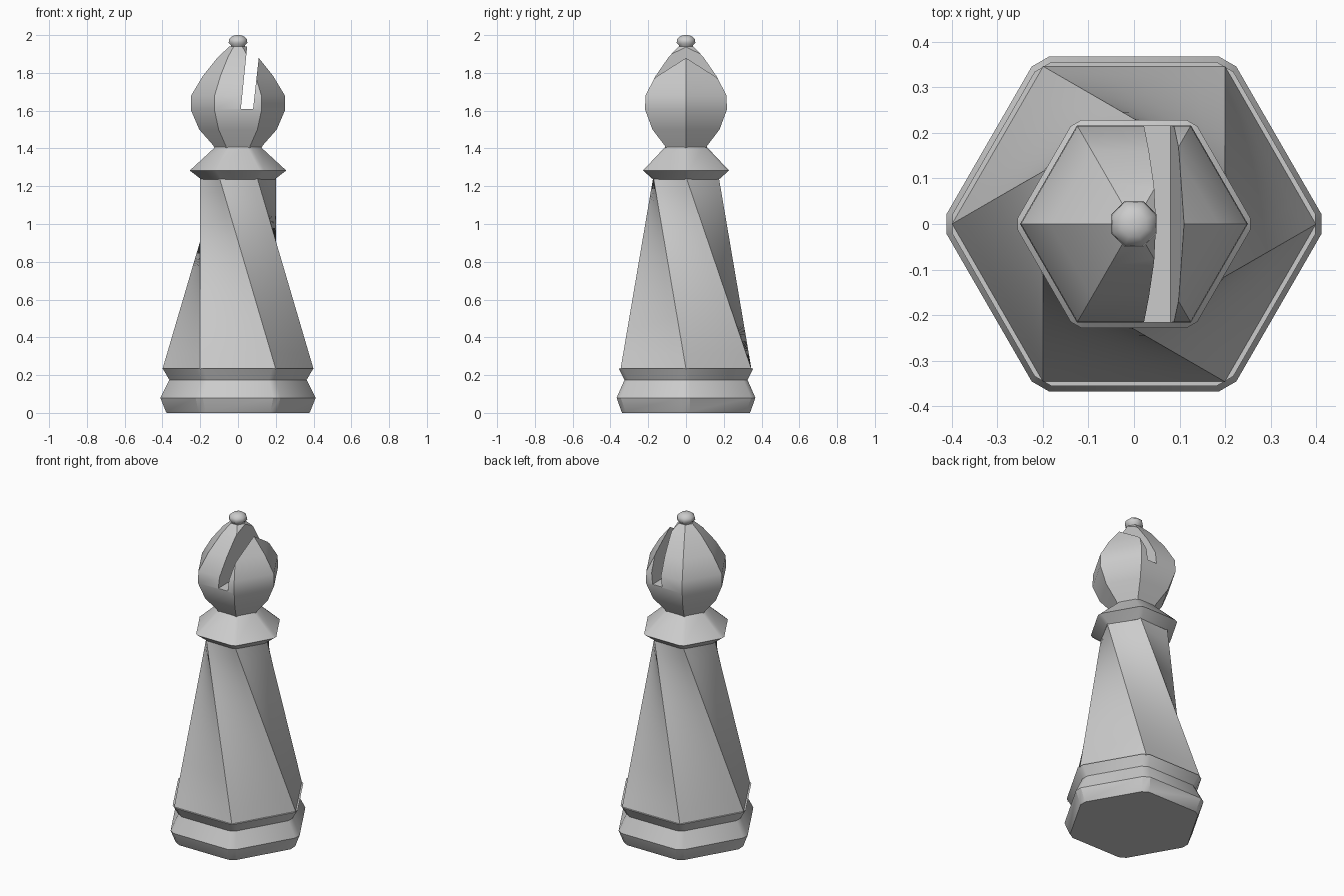
import bpy, bmesh, math
from mathutils import Vector

if "Cube" in bpy.data.objects:
    bpy.data.objects.remove(bpy.data.objects["Cube"])

mat = bpy.data.materials.new("light grey")
mat.diffuse_color = (0.6, 0.6, 0.6, 1)
mat.use_nodes = True
mat.node_tree.nodes["Principled BSDF"].inputs["Base Color"].default_value = mat.diffuse_color


def ring(r, z, n=6, cut=0.0, turn=0.0):
    """Regular polygon of points; cut trims each corner by a small chamfer."""
    pts = [Vector((r * math.cos(turn + math.tau * i / n),
                   r * math.sin(turn + math.tau * i / n), z)) for i in range(n)]
    if not cut:
        return pts
    out = []
    for i, p in enumerate(pts):
        for q in (pts[i - 1], pts[(i + 1) % n]):
            out.append(p + (q - p).normalized() * cut)
    return out


def loft(name, rings, angle=28):
    """Skin a stack of rings and close both ends."""
    bm = bmesh.new()
    rows = [[bm.verts.new(p) for p in r] for r in rings]
    n = len(rows[0])
    for a, b in zip(rows, rows[1:]):
        for i in range(n):
            j = (i + 1) % n
            bm.faces.new((a[i], a[j], b[j], b[i]))
    bm.faces.new(rows[0][::-1])
    bm.faces.new(rows[-1])
    bmesh.ops.recalc_face_normals(bm, faces=bm.faces)
    me = bpy.data.meshes.new(name)
    bm.to_mesh(me)
    bm.free()
    ob = bpy.data.objects.new(name, me)
    bpy.context.collection.objects.link(ob)
    me.materials.append(mat)
    smooth(ob, angle)
    return ob


def smooth(ob, angle):
    bpy.ops.object.select_all(action='DESELECT')
    ob.select_set(True)
    bpy.context.view_layer.objects.active = ob
    bpy.ops.object.shade_smooth_by_angle(angle=math.radians(angle))


# Foot with a groove and a shoulder
loft("foot", [ring(r, z, cut=0.025) for r, z in
              [(0.39, 0), (0.395, 0.008), (0.424, 0.08), (0.376, 0.175), (0.411, 0.235)]])

# Twisted body: each corner runs straight to the next corner position above
low, high, steps, sub = ring(0.4, 0.232), ring(0.2, 1.25, turn=-math.pi / 3), 12, 6
body = []
for s in range(steps + 1):
    corners = [a.lerp(b, s / steps) for a, b in zip(low, high)]
    body.append([corners[i].lerp(corners[(i + 1) % 6], k / sub)
                 for i in range(6) for k in range(sub)])
loft("twisted_body", body)

# Collar
loft("collar", [ring(r, z, cut=0.015) for r, z in
                [(0.2, 1.235), (0.263, 1.283), (0.125, 1.41)]])

# Head
head = loft("head", [ring(r, z) for r, z in
                     [(0.12, 1.39), (0.13, 1.415), (0.205, 1.5), (0.25, 1.605), (0.248, 1.68),
                      (0.185, 1.785), (0.105, 1.885), (0.045, 1.94)]])

# Slanted slot through the head
slot = [(0.015, 1.61), (0.08, 1.61), (0.14, 2.15), (0.07, 2.15)]
cutter = loft("slot_cutter", [[Vector((x, y, z)) for x, z in slot] for y in (-0.5, 0.5)])
mod = head.modifiers.new("slot", 'BOOLEAN')
mod.operation, mod.solver, mod.object = 'DIFFERENCE', 'EXACT', cutter
bpy.context.view_layer.objects.active = head
bpy.ops.object.modifier_apply(modifier="slot")
bpy.data.objects.remove(cutter)
smooth(head, 28)

# Finial knob
loft("knob", [ring(r, z, n=8, turn=math.pi / 8) for r, z in
              [(0.036, 1.92), (0.04, 1.945), (0.054, 1.958), (0.05, 1.98), (0.03, 1.996), (0.01, 2.0)]], 60)
